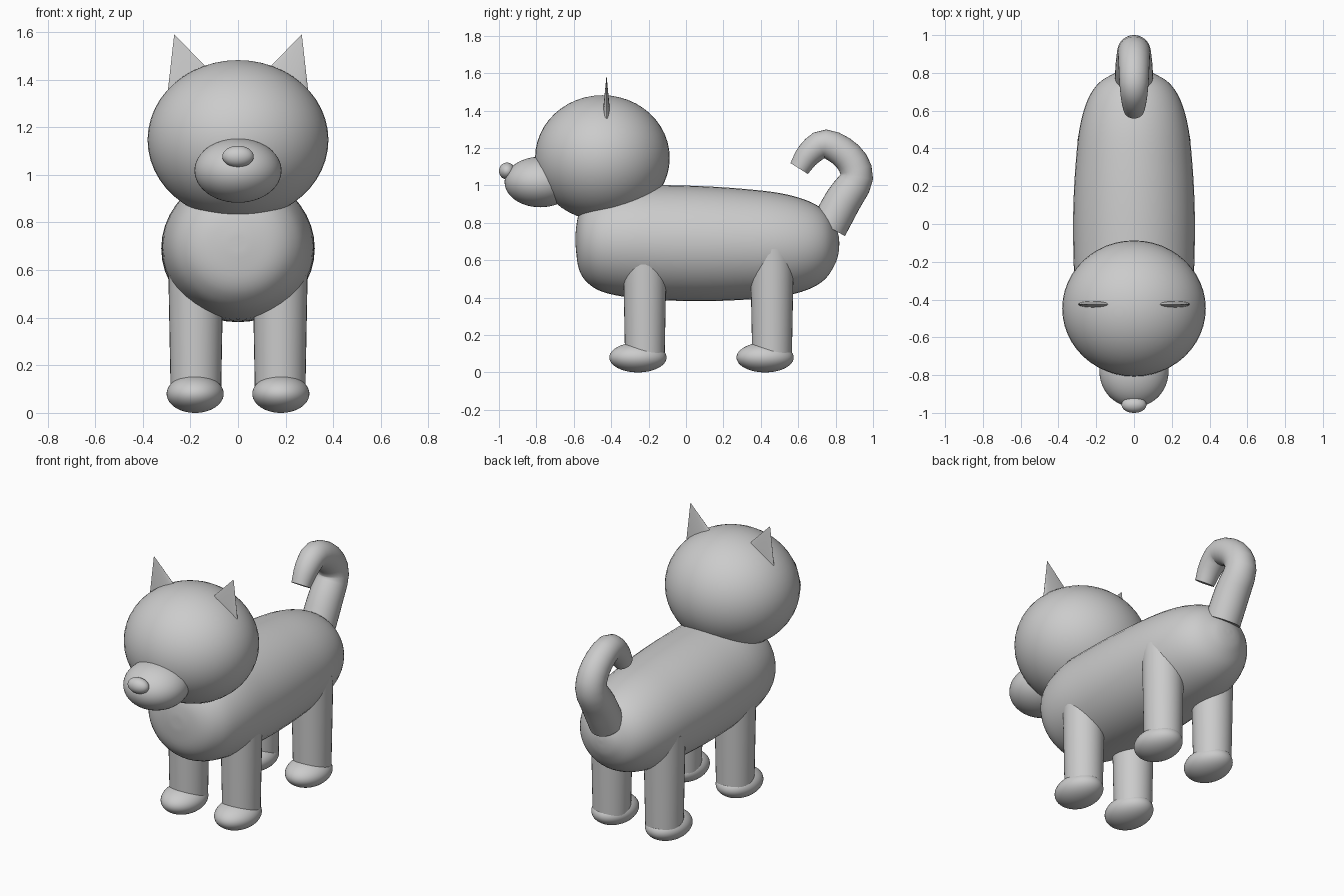
import bpy, bmesh
from math import cos, sin, pi, radians
from mathutils import Vector, Matrix

if "Cube" in bpy.data.objects:
    bpy.data.objects.remove(bpy.data.objects["Cube"])

grey = bpy.data.materials.new("light_grey")
grey.use_nodes = True
grey.diffuse_color = (0.6, 0.6, 0.6, 1)
grey.node_tree.nodes["Principled BSDF"].inputs["Base Color"].default_value = (0.6, 0.6, 0.6, 1)


def add_object(name, bm, angle=50):
    bmesh.ops.recalc_face_normals(bm, faces=bm.faces)
    mesh = bpy.data.meshes.new(name)
    bm.to_mesh(mesh)
    bm.free()
    mesh.materials.append(grey)
    ob = bpy.data.objects.new(name, mesh)
    bpy.context.collection.objects.link(ob)
    bpy.ops.object.select_all(action='DESELECT')
    ob.select_set(True)
    bpy.context.view_layer.objects.active = ob
    bpy.ops.object.shade_smooth_by_angle(angle=radians(angle))
    return ob


def ellipsoid(name, centre, radii):
    bm = bmesh.new()
    bmesh.ops.create_uvsphere(bm, u_segments=48, v_segments=24, radius=1)
    bm.transform(Matrix.Translation(centre) @ Matrix.Diagonal((*radii, 1)))
    return add_object(name, bm)


def cone(name, matrix, r1, r2, depth):
    bm = bmesh.new()
    bmesh.ops.create_cone(bm, cap_ends=True, segments=32, radius1=r1, radius2=r2, depth=depth)
    bm.transform(matrix)
    return add_object(name, bm)


def smooth_path(points, steps):
    """Catmull-Rom samples through (y, z, radius) points."""
    pts = [Vector(p) for p in points]
    pts = [2 * pts[0] - pts[1]] + pts + [2 * pts[-1] - pts[-2]]
    out = []
    for a, b, c, d in zip(pts, pts[1:], pts[2:], pts[3:]):
        for i in range(steps):
            t = i / steps
            out.append(0.5 * (2 * b + (c - a) * t + (2 * a - 5 * b + 4 * c - d) * t ** 2
                              + (3 * b - a - 3 * c + d) * t ** 3))
    return out + [pts[-2]]


def loft(name, points, steps, width=1, upright=False, sides=40):
    """Round tube in the YZ plane; upright keeps every ring facing along Y."""
    path = smooth_path(points, steps)
    bm = bmesh.new()
    rings = []
    for i, p in enumerate(path):
        d = path[min(i + 1, len(path) - 1)] - path[max(i - 1, 0)]
        n = Vector((0, 1)) if upright else Vector((-d.y, d.x)).normalized()
        rings.append([bm.verts.new((p.z * width * cos(2 * pi * k / sides),
                                    p.x + n.x * p.z * sin(2 * pi * k / sides),
                                    p.y + n.y * p.z * sin(2 * pi * k / sides)))
                      for k in range(sides)])
    for a, b in zip(rings, rings[1:]):
        for k in range(sides):
            j = (k + 1) % sides
            bm.faces.new((a[k], a[j], b[j], b[k]))
    bm.faces.new(rings[0])
    bm.faces.new(rings[-1])
    return add_object(name, bm)


# Barrel body, slightly lower at the rump
loft("body", [(-0.59, 0.71, 0.004), (-0.588, 0.71, 0.06), (-0.572, 0.70, 0.15),
              (-0.53, 0.70, 0.217), (-0.45, 0.70, 0.268), (-0.3, 0.70, 0.30),
              (-0.1, 0.693, 0.308), (0.1, 0.688, 0.307), (0.3, 0.685, 0.297),
              (0.5, 0.682, 0.277), (0.65, 0.68, 0.238), (0.745, 0.68, 0.18),
              (0.797, 0.68, 0.10), (0.815, 0.685, 0.05), (0.82, 0.69, 0.004)],
     4, width=1.045, upright=True)

# Curled tail
loft("tail", [(0.762, 0.777, 0.1), (0.84, 0.92, 0.098), (0.913, 1.045, 0.088),
              (0.865, 1.155, 0.083), (0.745, 1.222, 0.077), (0.66, 1.17, 0.068),
              (0.605, 1.09, 0.055)], 3, sides=32)

# Head
ellipsoid("head", (0, -0.447, 1.147), (0.38, 0.36, 0.335))
ellipsoid("muzzle", (0, -0.78, 1.018), (0.183, 0.19, 0.135))
ellipsoid("nose", (0, -0.957, 1.077), (0.066, 0.043, 0.045))

for side, s in (("left", 1), ("right", -1)):
    # Flattened pointed ears leaning outward
    ear = (Matrix.Translation((s * 0.268, -0.425, 1.59)) @ Matrix.Rotation(s * radians(19), 4, 'Y')
           @ Matrix.Diagonal((1, 0.19, 1, 1)) @ Matrix.Translation((0, 0, -0.125)))
    cone(side + "_ear", ear, 0.119, 0, 0.25)
    # Legs and paws
    for end, y in (("front", -0.22), ("back", 0.46)):
        cone(f"{side}_{end}_leg", Matrix.Translation((s * 0.177, y, 0.37)), 0.106, 0.117, 0.58)
        ellipsoid(f"{side}_{end}_paw", (s * 0.18, y - 0.037, 0.08), (0.12, 0.153, 0.08))
